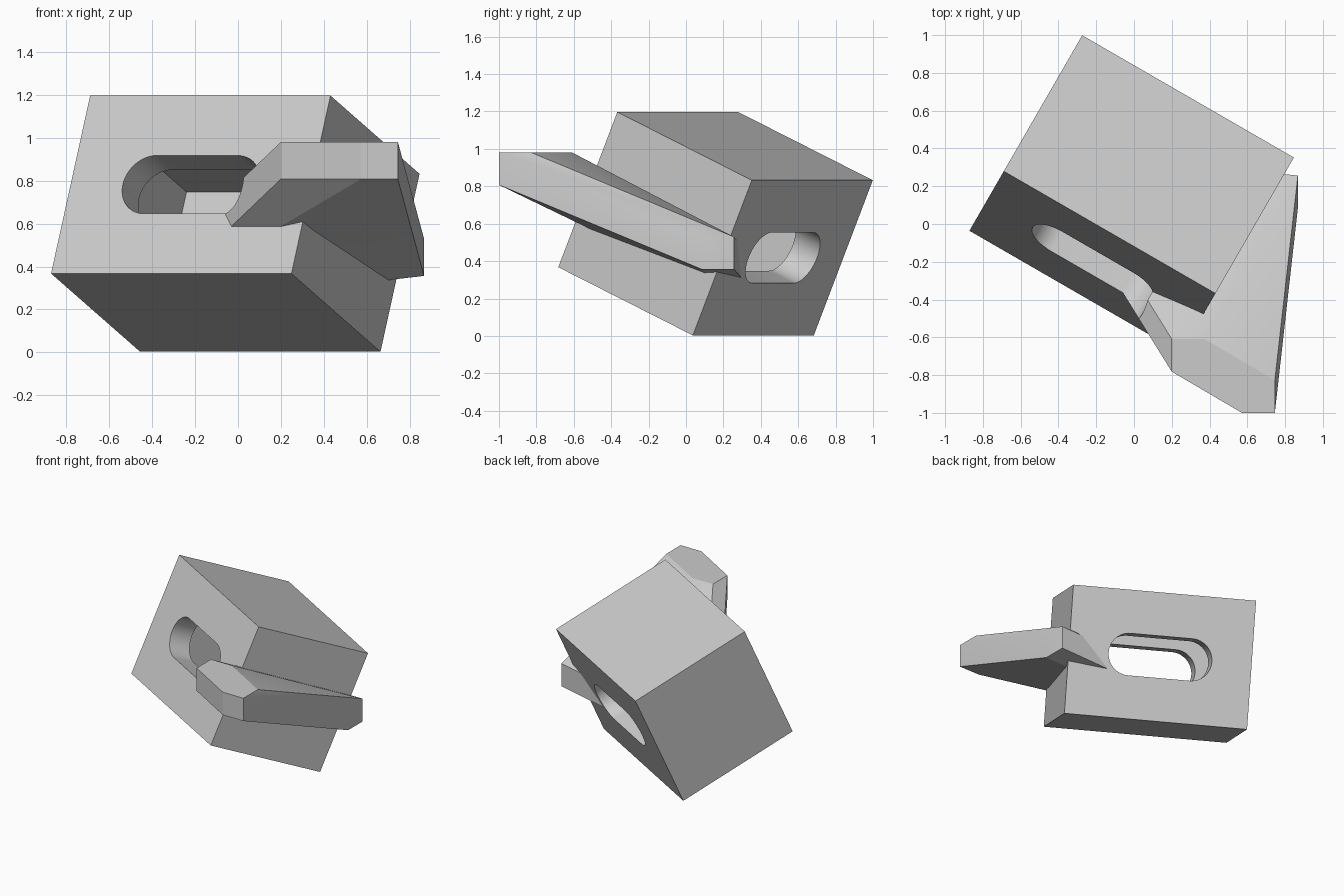
import bpy, bmesh, math
from mathutils import Matrix, Vector

cube = bpy.data.objects.get("Cube")
if cube:
    bpy.data.objects.remove(cube, do_unlink=True)

WIDTH, DEPTH, HEIGHT = 1.294, 0.907, 0.906
WALL = 0.165
SLOT_HALF, SLOT_RADIUS = 0.218, 0.148
TIP = 0.173

# Tilted frame shared by the block, its hollow and its slot
frame = (Matrix.Translation((-0.0125, 0.158, 0.6))
         @ Matrix.Rotation(math.radians(-30), 4, 'Z')
         @ Matrix.Rotation(math.radians(-23.7), 4, 'X'))

grey = bpy.data.materials.new("light_grey")
grey.use_nodes = True
grey.diffuse_color = (0.6, 0.6, 0.6, 1)
grey.node_tree.nodes["Principled BSDF"].inputs["Base Color"].default_value = (0.6, 0.6, 0.6, 1)


def make_object(name, bm):
    bmesh.ops.recalc_face_normals(bm, faces=bm.faces)
    mesh = bpy.data.meshes.new(name)
    bm.to_mesh(mesh)
    bm.free()
    mesh.materials.append(grey)
    obj = bpy.data.objects.new(name, mesh)
    bpy.context.collection.objects.link(obj)
    return obj


def tilted_box(name, size):
    bm = bmesh.new()
    bmesh.ops.create_cube(bm, size=1, matrix=frame @ Matrix.Diagonal((*size, 1)))
    return make_object(name, bm)


def slot_prism(name, length, steps=24):
    bm = bmesh.new()
    ring = []
    for side in (1, -1):
        for i in range(steps + 1):
            a = math.pi * (i / steps - 0.5)
            ring.append((side * (SLOT_HALF + SLOT_RADIUS * math.cos(a)),
                         -length / 2, side * SLOT_RADIUS * math.sin(a)))
    face = bm.faces.new([bm.verts.new(frame @ Vector(p)) for p in ring])
    grown = bmesh.ops.extrude_face_region(bm, geom=[face])["geom"]
    shift = frame.to_3x3() @ Vector((0, length, 0))
    bmesh.ops.translate(bm, vec=shift,
                        verts=[g for g in grown if isinstance(g, bmesh.types.BMVert)])
    return make_object(name, bm)


def hull_of_cubes(name, centres):
    bm = bmesh.new()
    for c in centres:
        bmesh.ops.create_cube(bm, size=TIP, matrix=Matrix.Translation(c))
    bmesh.ops.delete(bm, geom=bm.faces[:], context='FACES_ONLY')
    bmesh.ops.delete(bm, geom=bm.edges[:], context='EDGES_FACES')
    result = bmesh.ops.convex_hull(bm, input=bm.verts[:])
    inner = {v for v in result["geom_interior"] + result["geom_unused"]
             if isinstance(v, bmesh.types.BMVert)}
    bmesh.ops.delete(bm, geom=list(inner), context='VERTS')
    bmesh.ops.dissolve_limit(bm, angle_limit=math.radians(0.3),
                             verts=bm.verts[:], edges=bm.edges[:])
    return make_object(name, bm)


# Block, with a wedge spanning four small cubes
block = tilted_box("wedged_slotted_block", (WIDTH, DEPTH, HEIGHT))
wedge = hull_of_cubes("wedge", [(0.659, -0.914, 0.894), (0.286, -0.695, 0.894),
                                (0.781, 0.17, 0.443), (-0.32, 0.283, 0.316)])

# Hollow inside and slot from front to back
hollow = tilted_box("hollow_cutter", [s - 2 * WALL for s in (WIDTH, DEPTH, HEIGHT)])
slot = slot_prism("slot_cutter", 4)

helpers = ((wedge, 'UNION'), (hollow, 'DIFFERENCE'), (slot, 'DIFFERENCE'))
for helper, operation in helpers:
    helper.hide_render = True
    mod = block.modifiers.new(helper.name, 'BOOLEAN')
    mod.operation = operation
    mod.solver = 'EXACT'
    mod.object = helper

# Bake the cuts and drop the helpers
bpy.context.view_layer.update()
graph = bpy.context.evaluated_depsgraph_get()
baked = bpy.data.meshes.new_from_object(block.evaluated_get(graph))
block.modifiers.clear()
block.data = baked
for helper, _ in helpers:
    bpy.data.objects.remove(helper, do_unlink=True)

for o in bpy.context.selected_objects:
    o.select_set(False)
block.select_set(True)
bpy.context.view_layer.objects.active = block
bpy.ops.object.shade_smooth_by_angle(angle=math.radians(20))
